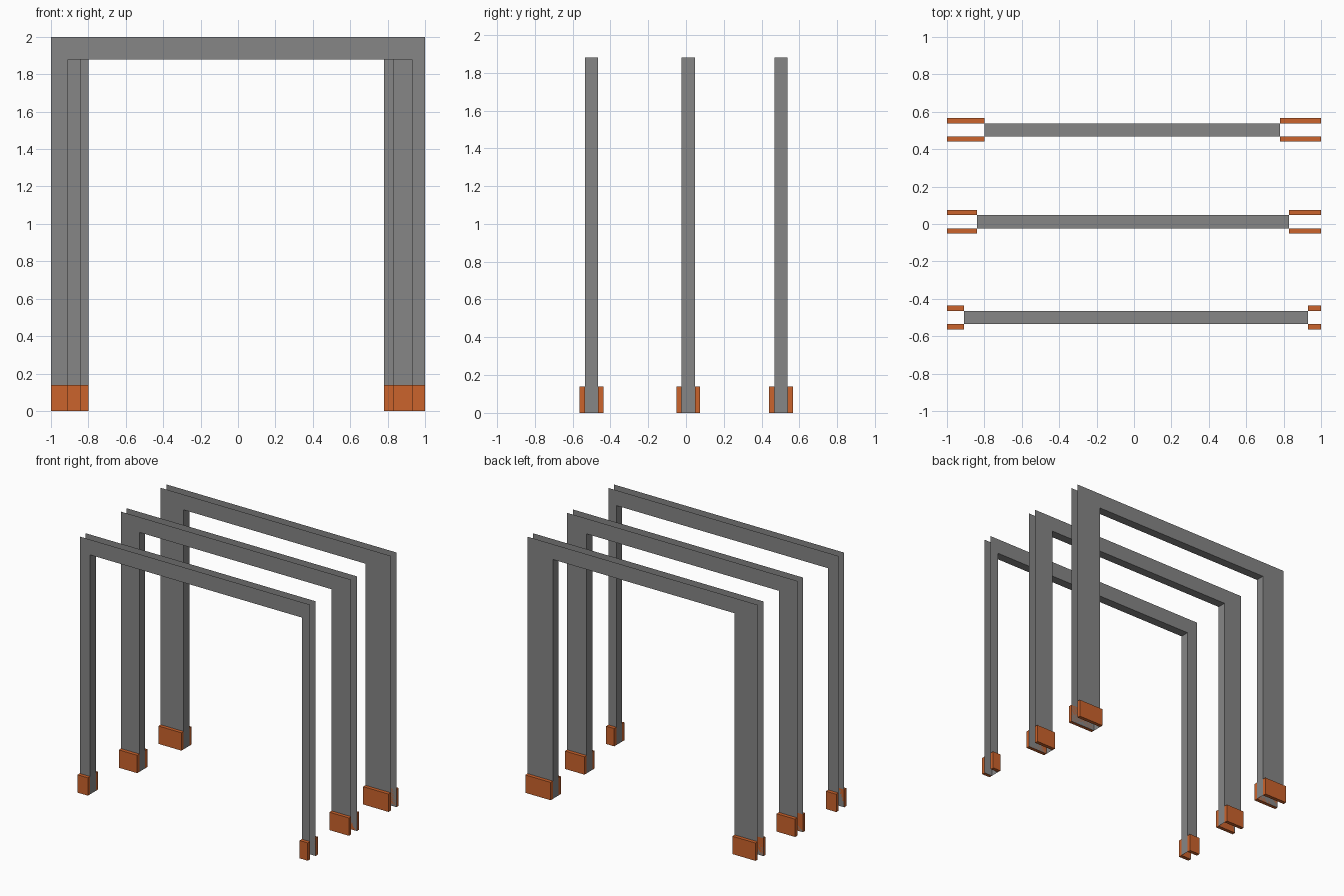
import bpy
import bmesh

cube = bpy.data.objects.get("Cube")
if cube:
    bpy.data.objects.remove(cube, do_unlink=True)


def make_material(name, color):
    mat = bpy.data.materials.new(name)
    mat.use_nodes = True
    mat.diffuse_color = color
    mat.node_tree.nodes["Principled BSDF"].inputs["Base Color"].default_value = color
    return mat


GREY = make_material("grey_metal", (0.24, 0.24, 0.24, 1))
ORANGE = make_material("orange_paint", (0.6, 0.125, 0.025, 1))

TOP, SOFFIT, FOOT_TOP = 2.0, 1.88, 0.14
DEPTH, PAD = 0.07, 0.028


def finish(name, bm, mat):
    mesh = bpy.data.meshes.new(name)
    bm.to_mesh(mesh)
    bm.free()
    mesh.materials.append(mat)
    obj = bpy.data.objects.new(name, mesh)
    bpy.context.collection.objects.link(obj)


def portal(name, left, right, y):
    """Thin sheet channel: two arch plates joined by the inner lining."""
    outline = [(-1, 0), (left, 0), (left, SOFFIT), (right, SOFFIT),
               (right, 0), (1, 0), (1, TOP), (-1, TOP)]
    bm = bmesh.new()
    front, back = ([bm.verts.new((x, yy, z)) for x, z in outline]
                   for yy in (y - DEPTH / 2, y + DEPTH / 2))
    bm.faces.new(front)
    bm.faces.new(back[::-1])
    for i in (1, 2, 3):
        bm.faces.new((front[i + 1], front[i], back[i], back[i + 1]))
    finish(name, bm, GREY)


def pad(name, x0, x1, y):
    """Solid foot block between two x positions."""
    bm = bmesh.new()
    bmesh.ops.create_cube(bm, size=1)
    bmesh.ops.scale(bm, vec=(x1 - x0, PAD, FOOT_TOP), verts=bm.verts)
    bmesh.ops.translate(bm, vec=((x0 + x1) / 2, y, FOOT_TOP / 2), verts=bm.verts)
    finish(name, bm, ORANGE)


# Three portals, legs widening towards the back
for place, left, right, y in (("front", -0.91, 0.93, -0.5),
                              ("middle", -0.84, 0.83, 0.012),
                              ("back", -0.80, 0.78, 0.503)):
    portal(place + "_portal", left, right, y)
    # Foot pads on both plates of each leg
    for side, x0, x1 in (("right", -1, left), ("left", right, 1)):
        for face, s in (("outer", -1), ("inner", 1)):
            pad(f"{place}_{side}_{face}_pad", x0, x1, y + s * (DEPTH + PAD) / 2)
